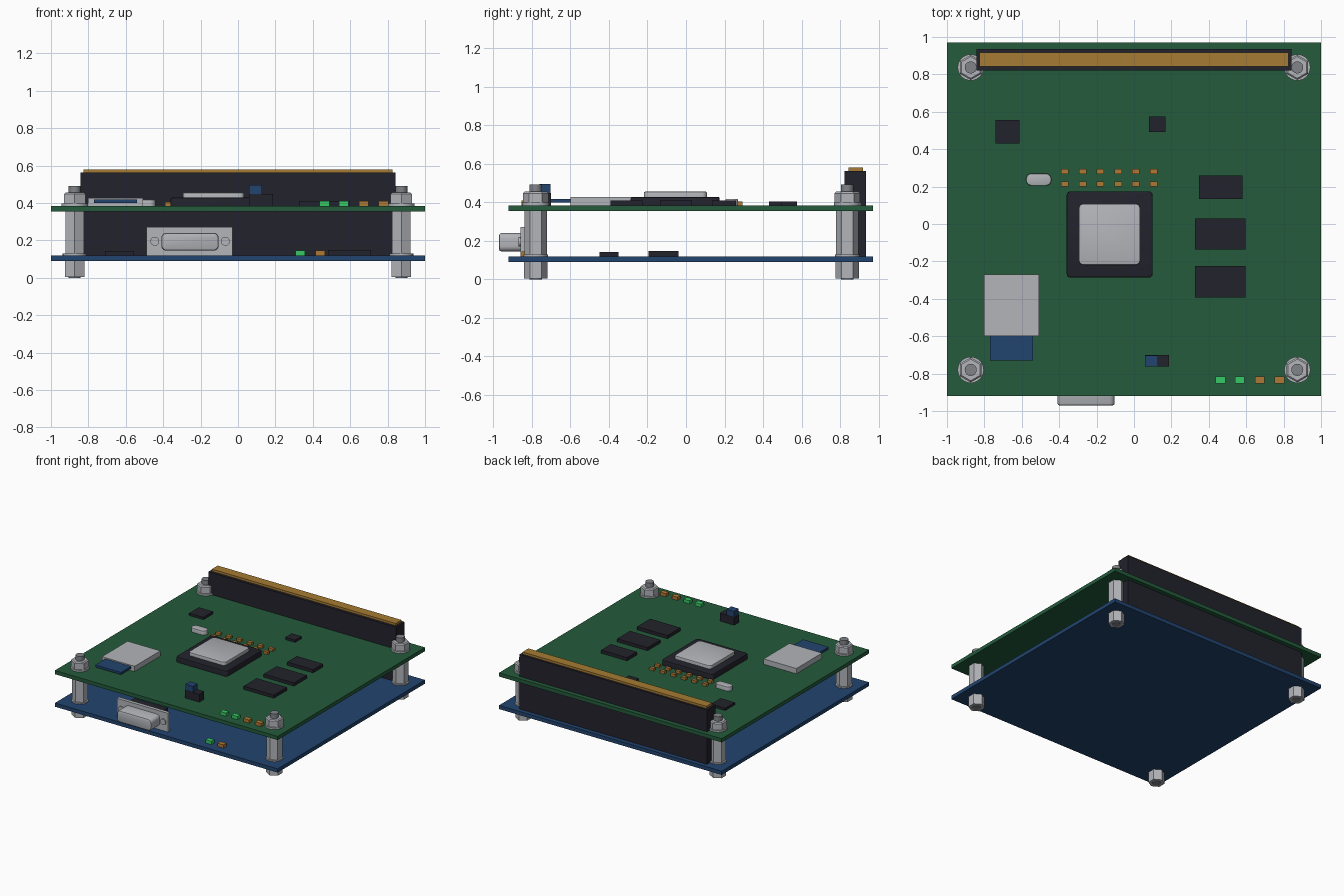
import bpy, bmesh, math

if "Cube" in bpy.data.objects:
    bpy.data.objects.remove(bpy.data.objects["Cube"])


def material(name, rgb):
    m = bpy.data.materials.new(name)
    m.use_nodes = True
    m.diffuse_color = (*rgb, 1)
    m.node_tree.nodes["Principled BSDF"].inputs["Base Color"].default_value = (*rgb, 1)
    return m


GREEN = material("board green", (0.017, 0.105, 0.044))
BLUE = material("board blue", (0.015, 0.057, 0.155))
BLACK = material("chip black", (0.016, 0.016, 0.025))
METAL = material("light metal", (0.45, 0.46, 0.49))
STEEL = material("screw steel", (0.22, 0.23, 0.25))
GOLD = material("contact gold", (0.38, 0.2, 0.033))
ORANGE = material("component orange", (0.43, 0.19, 0.035))
LED = material("lamp green", (0.037, 0.58, 0.13))


def finish(bm, name, mat, smooth=False):
    mesh = bpy.data.meshes.new(name)
    bmesh.ops.recalc_face_normals(bm, faces=bm.faces)
    bm.to_mesh(mesh)
    bm.free()
    mesh.materials.append(mat)
    ob = bpy.data.objects.new(name, mesh)
    bpy.context.collection.objects.link(ob)
    if smooth:
        bpy.ops.object.select_all(action='DESELECT')
        ob.select_set(True)
        bpy.context.view_layer.objects.active = ob
        bpy.ops.object.shade_smooth_by_angle(angle=math.radians(35))
    return ob


def box(name, mat, x, y, z, corner=0, axis=2, rim=0):
    """Box from ranges; corner rounds the edges along axis, rim bevels the outer end."""
    bm = bmesh.new()
    bmesh.ops.create_cube(bm, size=1)
    for v in bm.verts:
        v.co = [r[0] + (c + 0.5) * (r[1] - r[0]) for r, c in zip((x, y, z), v.co)]
    if corner:
        edges = [e for e in bm.edges
                 if abs((e.verts[0].co - e.verts[1].co).normalized()[axis]) > 0.9]
        bmesh.ops.bevel(bm, geom=edges, offset=corner, segments=5, profile=0.5, affect='EDGES')
    if rim:
        end = z[1] if axis == 2 else y[0]
        edges = [e for e in bm.edges if all(abs(v.co[axis] - end) < 1e-5 for v in e.verts)]
        bmesh.ops.bevel(bm, geom=edges, offset=rim, segments=2, profile=0.5, affect='EDGES')
    return finish(bm, name, mat, bool(corner))


def rod(name, mat, x, y, z, radius, sides=32, chamfer=0):
    """Upright prism or cylinder, hexagons pointing along y."""
    bm = bmesh.new()
    bmesh.ops.create_cone(bm, cap_ends=True, segments=sides, radius1=radius,
                          radius2=radius, depth=z[1] - z[0])
    if chamfer:
        edges = [e for e in bm.edges if all(v.co.z > 0 for v in e.verts)]
        bmesh.ops.bevel(bm, geom=edges, offset=chamfer, segments=1, affect='EDGES')
    bmesh.ops.translate(bm, verts=bm.verts, vec=(x, y, sum(z) / 2))
    return finish(bm, name, mat, sides > 8)


# Two stacked boards
LOW, TOP = 0.12, 0.384
box("lower_board", BLUE, (-1, 1), (-0.92, 0.97), (0.09, LOW))
box("upper_board", GREEN, (-1, 1), (-0.92, 0.97), (0.354, TOP))

# Corner posts with feet, washers, nuts and screws
for x in (-0.873, 0.873):
    for y in (-0.78, 0.837):
        rod("foot", METAL, x, y, (0.004, 0.09), 0.061, 6)
        rod("standoff", METAL, x, y, (LOW, 0.354), 0.058, 6)
        rod("lower_washer", METAL, x, y, (LOW, LOW + 0.01), 0.064)
        rod("upper_washer", METAL, x, y, (TOP, TOP + 0.014), 0.07)
        rod("nut", METAL, x, y, (TOP + 0.014, 0.455), 0.067, 6, 0.008)
        rod("screw", STEEL, x, y, (0, 0.492), 0.032, 24)

# Tall stacking connector at the back
box("stacking_connector", BLACK, (-0.842, 0.842), (0.822, 0.935), (LOW, 0.562))
box("contact_strip", GOLD, (-0.825, 0.825), (0.843, 0.918), (0.562, 0.58))

# Processor
box("processor_base", BLACK, (-0.36, 0.1), (-0.287, 0.175), (TOP, 0.428), 0.022, rim=0.008)
box("processor_lid", METAL, (-0.295, 0.033), (-0.218, 0.108), (0.428, 0.455), 0.025, rim=0.005)

# Chips on both boards
for name, x, y, z in [
    ("memory_chip", (0.347, 0.58), (0.135, 0.26), (TOP, 0.41)),
    ("memory_chip", (0.325, 0.597), (-0.135, 0.03), (TOP, 0.41)),
    ("memory_chip", (0.325, 0.597), (-0.393, -0.225), (TOP, 0.41)),
    ("controller_chip", (-0.74, -0.612), (0.43, 0.555), (TOP, 0.403)),
    ("regulator_chip", (0.08, 0.168), (0.492, 0.575), (TOP, 0.403)),
    ("lower_chip", (-0.71, -0.555), (-0.45, -0.35), (LOW, 0.143)),
    ("lower_chip", (0.48, 0.71), (-0.195, -0.04), (LOW, 0.148)),
]:
    box(name, BLACK, x, y, z)

# Card slot with inserted card
box("card_slot", METAL, (-0.802, -0.508), (-0.6, -0.27), (TOP, 0.427))
box("memory_card", BLUE, (-0.77, -0.54), (-0.73, -0.59), (0.4, 0.418))

# Oscillator
box("oscillator", METAL, (-0.577, -0.442), (0.205, 0.27), (TOP, 0.418), 0.03, rim=0.006)

# Jumper block with cap
box("jumper_base", BLACK, (0.058, 0.187), (-0.763, -0.7), (TOP, 0.448))
box("jumper_cap", BLUE, (0.06, 0.127), (-0.761, -0.702), (0.448, 0.495))

# Two rows of capacitors
for i in range(6):
    x = -0.37 + i * 0.095
    for y in (0.214, 0.28):
        box("capacitor", ORANGE, (x - 0.02, x + 0.02), (y - 0.013, y + 0.013), (TOP, 0.405))

# Indicator lamps along the front edges
for x, z, mat in [(0.463, TOP, LED), (0.565, TOP, LED), (0.672, TOP, ORANGE),
                  (0.778, TOP, ORANGE), (0.333, LOW, LED), (0.44, LOW, ORANGE)]:
    box("indicator_lamp", mat, (x - 0.026, x + 0.026), (-0.853, -0.815), (z, z + 0.026))

# Front port: flange, rounded shell, recessed face and side screws
box("port_body", BLACK, (-0.41, -0.11), (-0.835, -0.74), (LOW, 0.25))
box("port_flange", METAL, (-0.488, -0.03), (-0.858, -0.83), (LOW, 0.272))
box("port_shell", METAL, (-0.41, -0.103), (-0.97, -0.85), (0.145, 0.24), 0.028, 1, 0.012)
for x in (-0.445, -0.068):
    bolt = rod("port_screw", METAL, 0, 0, (0, 0.012), 0.024, 20)
    bolt.location = (x, -0.856, 0.195)
    bolt.rotation_euler.x = math.pi / 2
